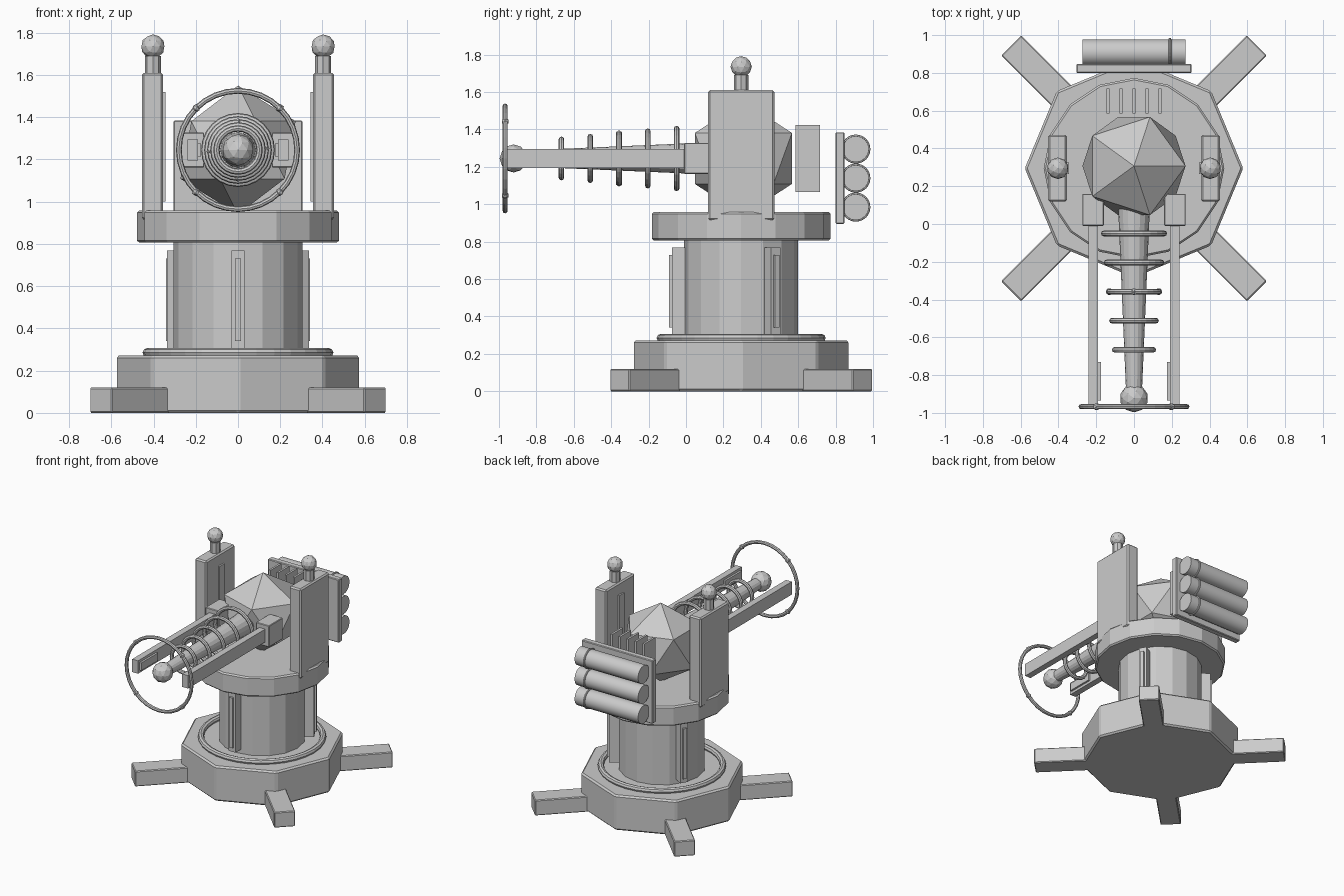
import bpy
from math import radians, sin, cos, pi

if "Cube" in bpy.data.objects:
    bpy.data.objects.remove(bpy.data.objects["Cube"])

CY = 0.295   # turret axis (y)
AZ = 1.245   # barrel axis (z)
ALONG_Y = (radians(90), 0, 0)
ALONG_X = (0, radians(90), 0)


def finish(name, bevel=0.0, smooth=False):
    o = bpy.context.object
    o.name = name
    if bevel:
        m = o.modifiers.new("bevel", 'BEVEL')
        m.width = bevel
        m.segments = 1
        m.limit_method = 'ANGLE'
        m.angle_limit = radians(40)
    if smooth:
        bpy.ops.object.shade_smooth_by_angle(angle=radians(40))
    return o


def box(name, x, y, z, bevel=0.0):
    """Box from (min, max) ranges."""
    bpy.ops.mesh.primitive_cube_add(size=1, location=[(a + b) / 2 for a, b in (x, y, z)])
    o = bpy.context.object
    o.scale = [b - a for a, b in (x, y, z)]
    bpy.ops.object.transform_apply(location=False, rotation=False, scale=True)
    return finish(name, bevel)


def radial_box(name, angle, r, half_w, z, bevel=0.0):
    """Box lying along a direction from the turret axis."""
    o = box(name, (-(r[1] - r[0]) / 2, (r[1] - r[0]) / 2), (-half_w, half_w), z, bevel)
    m = (r[0] + r[1]) / 2
    o.location = (m * cos(angle), CY + m * sin(angle), o.location.z)
    o.rotation_euler = (0, 0, angle)
    return o


def cyl(name, r, depth, loc, sides, rot=(0, 0, 0), r2=None, bevel=0.0, smooth=False):
    bpy.ops.mesh.primitive_cone_add(vertices=sides, radius1=r, radius2=r if r2 is None else r2,
                                    depth=depth, location=loc, rotation=rot)
    return finish(name, bevel, smooth)


def ring(name, major, minor, loc, rot=(0, 0, 0), seg=32):
    bpy.ops.mesh.primitive_torus_add(major_segments=seg, minor_segments=8, major_radius=major,
                                     minor_radius=minor, location=loc, rotation=rot)
    return finish(name)


def ball(name, r, loc, sub=2):
    bpy.ops.mesh.primitive_ico_sphere_add(subdivisions=sub, radius=r, location=loc)
    return finish(name)


# Base, feet and column
cyl("base", 0.578, 0.272, (0, CY, 0.136), 8, bevel=0.012)
for i in range(4):
    radial_box(f"foot_{i}", pi / 4 + i * pi / 2, (0.45, 0.92), 0.075, (0, 0.12), 0.006)
ring("base_ring", 0.43, 0.022, (0, CY, 0.285))
cyl("column", 0.305, 0.56, (0, CY, 0.54), 16)
for i in range(3):
    a = -pi / 2 + i * 2 * pi / 3
    radial_box(f"column_rib_{i}", a, (0.27, 0.37), 0.03, (0.305, 0.77))
    radial_box(f"column_rib_strip_{i}", a, (0.36, 0.385), 0.014, (0.34, 0.73))
cyl("turntable", 0.478, 0.152, (0, CY, 0.882), 16, bevel=0.01)

# Side pylons with ball-topped posts, and barrel rails
for s, side in ((-1, "left"), (1, "right")):
    def xr(a, b):
        return tuple(sorted((s * a, s * b)))
    box(f"{side}_pylon", xr(0.355, 0.455), (0.118, 0.472), (0.915, 1.61), 0.01)
    box(f"{side}_pylon_strip", xr(0.343, 0.36), (0.265, 0.325), (1.0, 1.52))
    cyl(f"{side}_post", 0.038, 0.09, (s * 0.403, CY, 1.645), 8)
    ball(f"{side}_post_ball", 0.057, (s * 0.403, CY, 1.735))
    box(f"{side}_rail_mount", xr(0.16, 0.273), (-0.01, 0.16), (1.162, 1.328), 0.004)
    box(f"{side}_rail", xr(0.19, 0.24), (-0.955, 0.02), (1.195, 1.295))
    box(f"{side}_rail_plate", xr(0.175, 0.195), (-0.935, -0.73), (1.215, 1.275))

# Faceted core and cooling fins
ball("core", 0.305, (0, 0.307, AZ), 1)
for i in range(5):
    x = (i - 2) * 0.069
    box(f"cooling_fin_{i}", (x - 0.008, x + 0.008), (0.585, 0.717), (1.065, 1.425))

# Barrel, coils and muzzle
cyl("barrel", 0.085, 1.0, (0, -0.39, AZ), 16, ALONG_Y, r2=0.042)
for i in range(5):
    ring(f"coil_{i}", 0.16 - 0.0145 * i, 0.015, (0, -0.05 - 0.154 * i, AZ), ALONG_Y, 24)
ball("muzzle_ball", 0.075, (0, -0.922, AZ))
ring("muzzle_ring", 0.28, 0.0135, (0, -0.967, AZ), ALONG_Y, 32)
for i in range(4):
    a = pi / 4 + i * pi / 2
    ball(f"muzzle_ring_node_{i}", 0.021, (0.28 * cos(a), -0.967, AZ + 0.28 * sin(a)), 1)
    b = i * pi / 2
    ball(f"coil_node_{i}", 0.02, (0.131 * cos(b), -0.358, AZ + 0.131 * sin(b)), 1)

# Rear tank rack
box("tank_rack", (-0.305, 0.305), (0.80, 0.847), (0.895, 1.385), 0.005)
for i in range(3):
    z = 0.985 + 0.155 * i
    cyl(f"tank_{i}", 0.07, 0.545, (0, 0.908, z), 16, ALONG_X, smooth=True)
    ring(f"tank_band_{i}", 0.07, 0.008, (0.19, 0.908, z), ALONG_X, 24)
